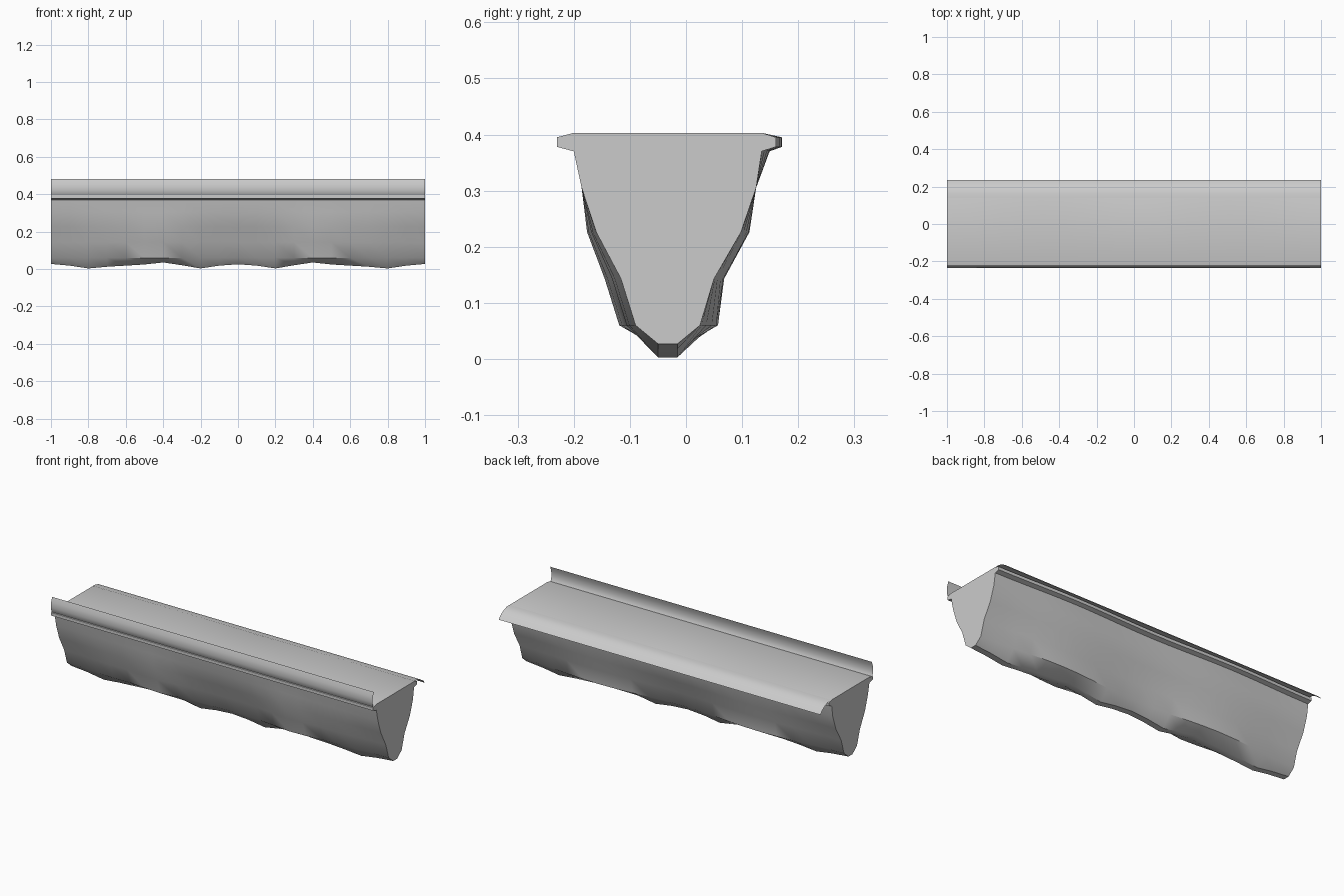
import bpy, bmesh, math

cube = bpy.data.objects.get("Cube")
if cube:
    bpy.data.objects.remove(cube)

grey = bpy.data.materials.new("plain grey")
grey.use_nodes = True
grey.diffuse_color = (0.6, 0.6, 0.6, 1)
bsdf = grey.node_tree.nodes["Principled BSDF"]
bsdf.inputs["Base Color"].default_value = (0.6, 0.6, 0.6, 1)
bsdf.inputs["Roughness"].default_value = 0.8


def loft(name, stations, profile_at, closed, angle):
    """Skin a cross-section along x; closed sections get end caps."""
    bm = bmesh.new()
    rings = [[bm.verts.new((x, y, z)) for y, z in profile_at(x)] for x in stations]
    n = len(rings[0])
    for a, b in zip(rings, rings[1:]):
        for i in range(n if closed else n - 1):
            j = (i + 1) % n
            bm.faces.new((a[i], a[j], b[j], b[i]))
    if closed:
        bm.faces.new(rings[0])
        bm.faces.new(rings[-1])
        bmesh.ops.recalc_face_normals(bm, faces=bm.faces)
    mesh = bpy.data.meshes.new(name)
    bm.to_mesh(mesh)
    bm.free()
    mesh.materials.append(grey)
    obj = bpy.data.objects.new(name, mesh)
    bpy.context.collection.objects.link(obj)
    bpy.ops.object.select_all(action='DESELECT')
    obj.select_set(True)
    bpy.context.view_layer.objects.active = obj
    bpy.ops.object.shade_smooth_by_angle(angle=math.radians(angle))
    return obj


# Height of the ragged underside, from the middle to either end
UNDERSIDE = [.025, .018, .003, .02, .035, .024, .018, .012, .003, .018, .027]

# Side rows: height, front y, front bulge, back y, back bulge
SIDES = [(.37, -.2, 0, .135, .014), (.305, -.186, 0, .125, 0),
         (.226, -.16, .018, .098, .015), (.143, -.116, .032, .05, .018),
         (.06, -.09, .032, .025, .032)]


def trough(x):
    low = UNDERSIDE[round(abs(x) * 10)]
    swell = math.sin(math.pi * x) ** 2
    ripple = 0.75 + 0.25 * math.cos(5 * math.pi * x)
    front = [(f - fb * swell * ripple, z) for z, f, fb, b, bb in SIDES]
    back = [(b + bb * swell, z) for z, f, fb, b, bb in SIDES]
    lip = 0.16 + 0.011 * swell
    return ([(-.2, .403), (-.23, .395), (-.23, .378)] + front
            + [(-.05, low), (-.015, low)] + back[::-1]
            + [(lip, .378), (lip, .395), (.135, .403)])


loft("trough_body", [i / 10 for i in range(-10, 11)], trough, True, 35)

# Thin curled strips along the two upper edges
FRONT = [(-.222, .48), (-.231, .455), (-.234, .425), (-.228, .4), (-.212, .378)]
BACK = [(.235, .357), (.215, .378), (.19, .394), (.165, .402), (.14, .404)]
loft("front_upright_strip", (-1, 1), lambda x: FRONT, False, 60)
loft("back_drip_strip", (-1, 1), lambda x: BACK, False, 60)
